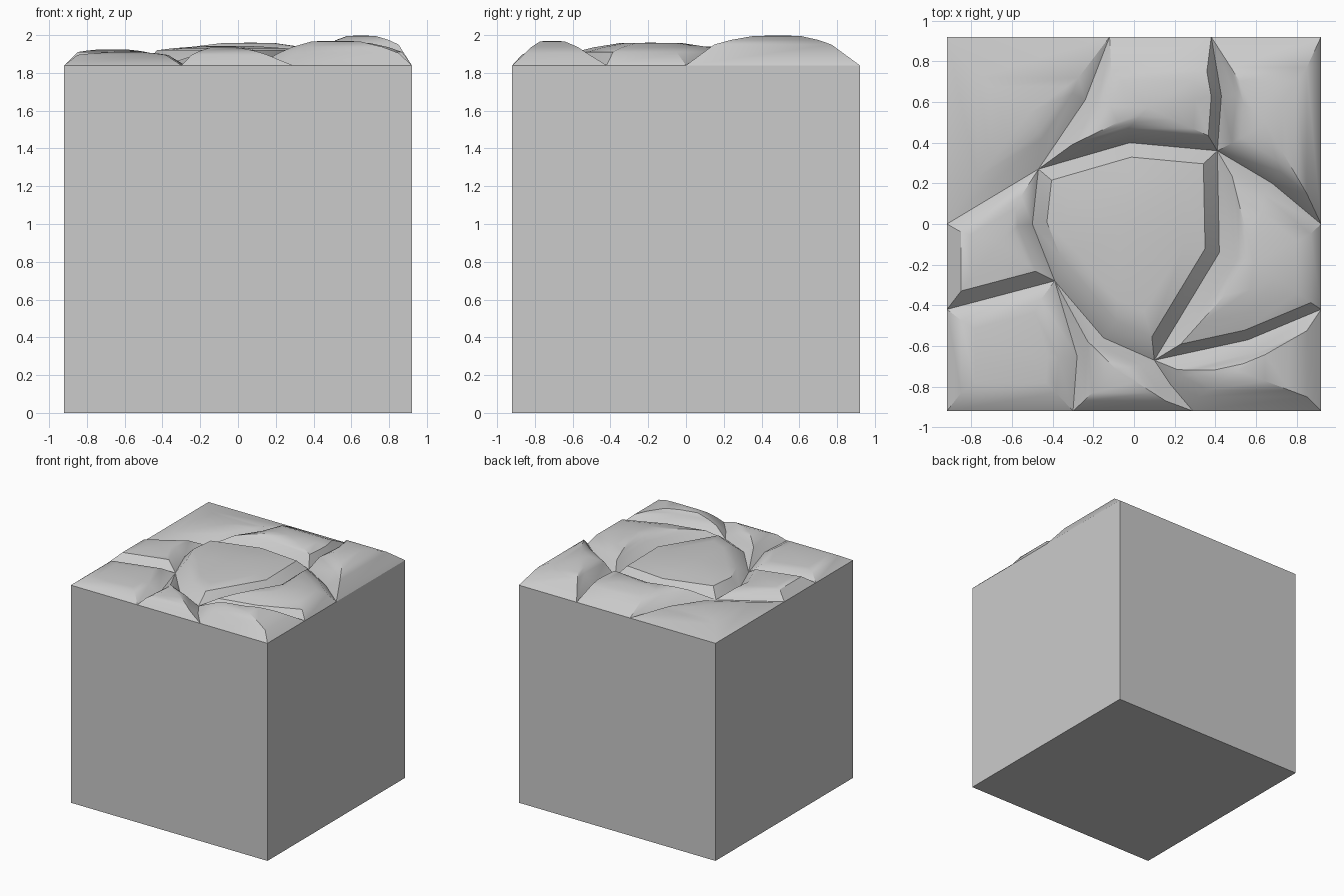
import bpy, bmesh, math
from mathutils import Vector

if "Cube" in bpy.data.objects:
    bpy.data.objects.remove(bpy.data.objects["Cube"])

E, BASE = 0.92, 1.84

# crack junctions and bends on the top (x, y)
P = {
    'A': (-0.47, 0.27), 'B': (0.41, 0.36), 'C': (-0.39, -0.28), 'D': (0.10, -0.67),
    'l0': (-E, 0.0), 'l1': (-E, -0.42), 'f1': (-0.30, -E), 'f2': (0.29, -E),
    'r0': (E, 0.0), 'r1': (E, -0.42), 't1': (-0.12, E), 't2': (0.38, E),
    'bl': (-E, E), 'br': (E, E), 'fl': (-E, -E), 'fr': (E, -E),
    'at': (-0.24, 0.61), 'ab': (-0.02, 0.40), 'bt': (0.43, 0.63), 'br0': (0.68, 0.20),
    'ac': (-0.50, 0.0), 'cf': (-0.28, -0.65), 'cd': (-0.15, -0.56), 'df': (0.18, -0.79),
    'db1': (0.42, -0.14), 'dr': (0.56, -0.57),
}

# name: outline (counter-clockwise), rim height, crown height, bevel widths that differ by edge
STONES = {
    'stone_centre': ('A ac C cd D db1 B ab', 1.92, 1.942, {'C': .10, 'cd': .10}),
    'stone_back_left': ('l0 A at t1 bl', 1.885, 1.905, {'l0': .12, 't1': .2, 'bl': .15}),
    'stone_back_middle': ('A ab B bt t2 t1 at', 1.925, 1.96, {'t2': .17, 'B': .05, 'bt': .05}),
    'stone_back_right': ('B br0 r0 br t2 bt', 1.95, 1.998, {'br': .15}),
    'stone_left': ('l1 C ac A l0', 1.91, 1.925, {}),
    'stone_right': ('D dr r1 r0 br0 B db1', 1.91, 1.96, {'D': .05, 'dr': .05, 'r1': .05}),
    'stone_front_left': ('fl f1 cf C l1', 1.895, 1.91, {'fl': .09, 'f1': .09, 'cf': .09}),
    'stone_front_middle': ('f1 f2 df D cd C cf', 1.895, 1.935, {'f1': .05, 'D': .05, 'cf': .05}),
    'stone_front_right': ('f2 fr r1 dr D df', 1.905, 1.97, {}),
}


def finish(bm, name):
    bmesh.ops.recalc_face_normals(bm, faces=bm.faces)
    me = bpy.data.meshes.new(name)
    bm.to_mesh(me)
    bm.free()
    ob = bpy.data.objects.new(name, me)
    bpy.context.collection.objects.link(ob)
    return ob


def inset(pts, widths):
    """Offset each edge inward by its own width and intersect neighbours."""
    out, n = [], len(pts)
    for i in range(n):
        a, b, c = pts[i - 1], pts[i], pts[(i + 1) % n]
        d1, d2 = (b - a).normalized(), (c - b).normalized()
        p1 = a + Vector((-d1.y, d1.x)) * widths[i - 1]
        p2 = b + Vector((-d2.y, d2.x)) * widths[i]
        det = d1.x * d2.y - d1.y * d2.x
        if abs(det) < 0.12:
            out.append(b + Vector((-d2.y, d2.x)) * widths[i])
        else:
            w = p2 - p1
            out.append(p1 + d1 * ((w.x * d2.y - w.y * d2.x) / det))
    return out


def stone(name, outline, rim, crown, special):
    keys = outline.split()
    pts = [Vector(P[k]) for k in keys]
    n = len(pts)
    ring = inset(pts, [special.get(k, 0.07) for k in keys])
    mid = sum(ring, Vector((0, 0))) / n
    # crack edge, raised rim, soft shoulder, crown
    levels = [(pts, BASE), (ring, rim),
              ([p.lerp(mid, 0.25) for p in ring], rim + (crown - rim) * 0.5),
              ([p.lerp(mid, 0.6) for p in ring], rim + (crown - rim) * 0.95)]
    bm = bmesh.new()
    rows = [[bm.verts.new((p.x, p.y, z)) for p in ps] for ps, z in levels]
    for lo, hi in zip(rows, rows[1:]):
        for i in range(n):
            j = (i + 1) % n
            bm.faces.new((lo[i], lo[j], hi[j], hi[i]))
    top = bm.verts.new((mid.x, mid.y, crown))
    for i in range(n):
        bm.faces.new((rows[-1][i], rows[-1][(i + 1) % n], top))
    ob = finish(bm, name)
    # open shell: make sure it faces up
    if sum(p.normal.z for p in ob.data.polygons) < 0:
        ob.data.flip_normals()
    return ob


# plain block, open where the stones cover it
bm = bmesh.new()
bmesh.ops.create_cube(bm, size=1)
for v in bm.verts:
    v.co = (v.co.x * 2 * E, v.co.y * 2 * E, (v.co.z + 0.5) * BASE)
bmesh.ops.recalc_face_normals(bm, faces=bm.faces)
bmesh.ops.delete(bm, geom=[f for f in bm.faces if f.normal.z > 0.9], context='FACES_ONLY')
finish(bm, 'block')

# paving stones on top
bpy.ops.object.select_all(action='DESELECT')
for name, spec in STONES.items():
    ob = stone(name, *spec)
    ob.select_set(True)
    bpy.context.view_layer.objects.active = ob
bpy.ops.object.shade_smooth_by_angle(angle=math.radians(35))
